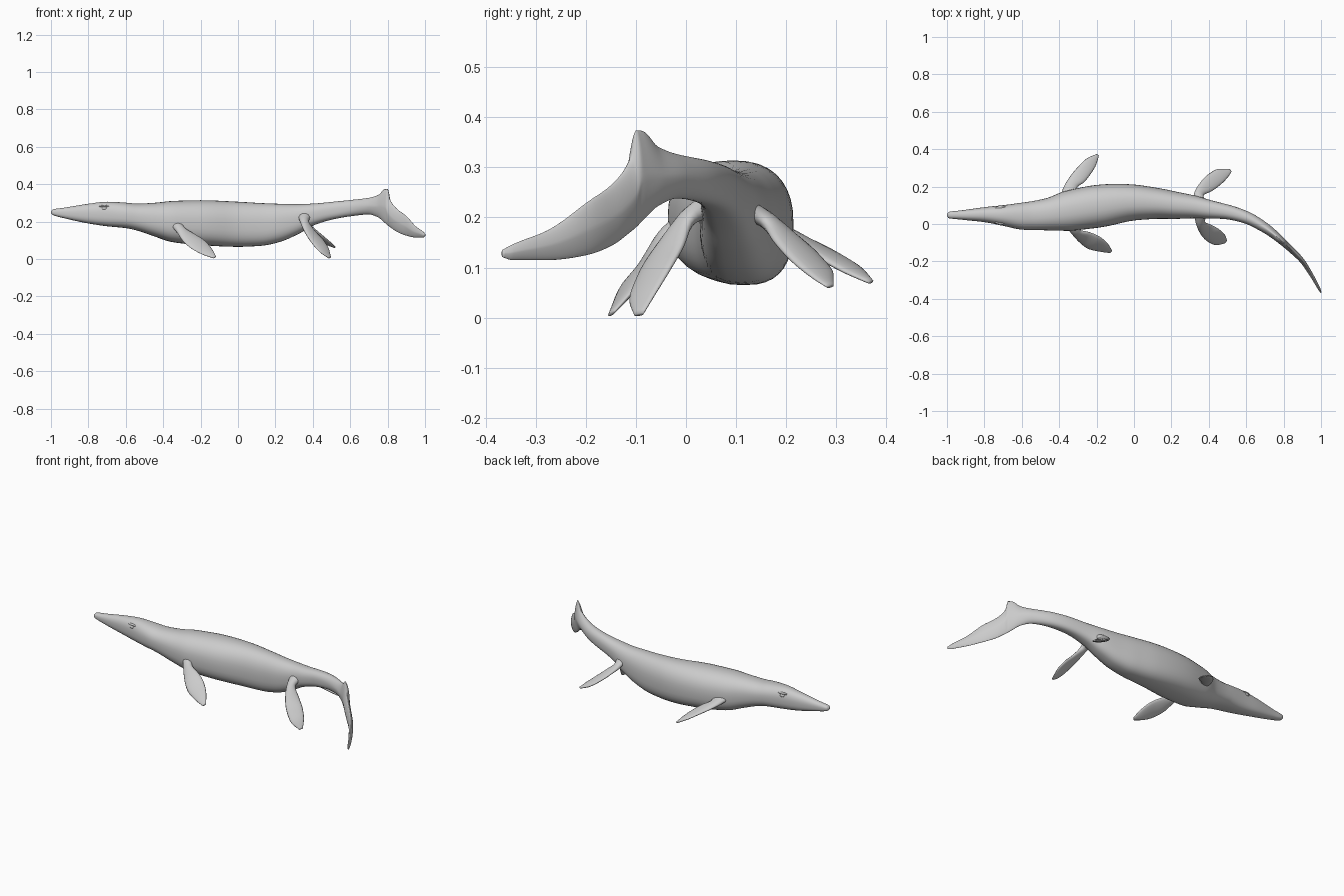
import bpy, bmesh, math
from mathutils import Vector

if "Cube" in bpy.data.objects:
    bpy.data.objects.remove(bpy.data.objects["Cube"])


def finish(name, bm):
    bmesh.ops.recalc_face_normals(bm, faces=bm.faces)
    me = bpy.data.meshes.new(name)
    bm.to_mesh(me)
    bm.free()
    for p in me.polygons:
        p.use_smooth = True
    ob = bpy.data.objects.new(name, me)
    bpy.context.collection.objects.link(ob)
    return ob


def skin(name, rings):
    bm = bmesh.new()
    loops = [[bm.verts.new(p) for p in r] for r in rings]
    n = len(loops[0])
    for a, b in zip(loops, loops[1:]):
        for i in range(n):
            j = (i + 1) % n
            bm.faces.new((a[i], a[j], b[j], b[i]))
    bm.faces.new(loops[0])
    bm.faces.new(loops[-1])
    return finish(name, bm)


def monotone(rows, steps):
    """Smooth rows along their first column without overshoot."""
    k = len(rows[0])
    d = [[(b[c] - a[c]) / (b[0] - a[0]) for c in range(k)] for a, b in zip(rows, rows[1:])]
    m = [d[0]]
    for a, b in zip(d, d[1:]):
        m.append([2 * p * q / (p + q) if p * q > 0 else 0 for p, q in zip(a, b)])
    m.append(d[-1])
    out = []
    for i in range(len(rows) - 1):
        h = rows[i + 1][0] - rows[i][0]
        for s in range(steps):
            t = s / steps
            h1, h2 = 2*t**3 - 3*t*t + 1, t**3 - 2*t*t + t
            h3, h4 = 3*t*t - 2*t**3, t**3 - t*t
            out.append([h1*rows[i][c] + h2*h*m[i][c] + h3*rows[i+1][c] + h4*h*m[i+1][c]
                        for c in range(k)])
    out.append(list(rows[-1]))
    return out


# Body stations: x, centre y, top z, bottom z, half width
stations = [
    (-1.0, .048, .256, .244, .006), (-.99, .048, .265, .235, .017),
    (-.93, .048, .274, .218, .024), (-.8, .05, .295, .19, .04),
    (-.7, .046, .306, .175, .055), (-.6, .042, .301, .165, .072),
    (-.54, .045, .296, .152, .077), (-.45, .053, .3, .122, .088),
    (-.35, .07, .31, .09, .107), (-.2, .094, .314, .074, .114),
    (0, .115, .306, .065, .096), (.12, .11, .299, .07, .083),
    (.22, .1, .295, .09, .073), (.32, .091, .293, .132, .061),
    (.4, .079, .296, .178, .05), (.5, .064, .305, .21, .039),
    (.6, .035, .315, .228, .033), (.7, -.02, .327, .238, .027),
    (.75, -.057, .342, .222, .023), (.785, -.087, .373, .193, .02),
    (.8, -.1, .374, .18, .019), (.812, -.111, .318, .171, .018),
    (.85, -.146, .268, .145, .016), (.9, -.198, .23, .125, .013),
    (.95, -.275, .175, .115, .01), (.99, -.347, .146, .115, .007),
    (1.0, -.367, .135, .121, .003)]
path = monotone(stations, 5)
N = 36
rings = []
for i, (x, y, top, bot, w) in enumerate(path):
    a, b = path[max(i - 1, 0)], path[min(i + 1, len(path) - 1)]
    tx, ty = b[0] - a[0], b[1] - a[1]
    length = math.hypot(tx, ty)
    nx, ny = -ty / length, tx / length
    tail = min(max((x - .55) / .2, 0), 1)      # tail sections become blade-like
    ring = []
    for k in range(N):
        t = 2 * math.pi * k / N
        c, s = math.cos(t), math.sin(t)
        e = (2.3 if s > 0 else 2.7) * (1 - tail) + 1.5 * tail
        u = math.copysign(abs(c) ** (2 / e), c) * w
        v = math.copysign(abs(s) ** (2 / e), s) * (top - bot) / 2
        ring.append((x + nx * u, y + ny * u, (top + bot) / 2 + v))
    rings.append(ring)
skin("body", rings)


# Flippers: leading and trailing edge points from the root to the tip
def flipper(name, lead, trail):
    half = (.026, .017, .013, .011, .008, .004)
    rows = [(i, *l, *t, h) for i, (l, t, h) in enumerate(zip(lead, trail, half))]
    pts = monotone(rows, 5)
    out = []
    for i, r in enumerate(pts):
        L, T = Vector(r[1:4]), Vector(r[4:7])
        a, b = pts[max(i - 1, 0)], pts[min(i + 1, len(pts) - 1)]
        along = Vector(b[1:4]) + Vector(b[4:7]) - Vector(a[1:4]) - Vector(a[4:7])
        normal = along.cross(T - L).normalized()
        mid, chord = (L + T) / 2, (T - L) / 2
        out.append([mid + chord * math.cos(q) + normal * r[7] * math.sin(q)
                    for q in (2 * math.pi * k / 16 for k in range(16))])
    skin(name, out)


flipper("front_flipper_right",
        [(-.37, 0, .19), (-.335, -.05, .155), (-.29, -.1, .09),
         (-.24, -.135, .05), (-.18, -.148, .02), (-.13, -.155, .004)],
        [(-.30, .01, .19), (-.285, -.035, .165), (-.235, -.045, .135),
         (-.18, -.07, .1), (-.14, -.105, .055), (-.117, -.142, .013)])
flipper("front_flipper_left",
        [(-.40, .13, .19), (-.375, .2, .17), (-.34, .257, .147),
         (-.30, .305, .125), (-.25, .352, .097), (-.2, .374, .073)],
        [(-.29, .13, .19), (-.305, .19, .165), (-.265, .225, .143),
         (-.233, .265, .12), (-.203, .315, .092), (-.188, .364, .07)])
flipper("rear_flipper_right",
        [(.32, .05, .23), (.335, -.01, .195), (.36, -.06, .14),
         (.395, -.095, .085), (.44, -.113, .035), (.485, -.103, .004)],
        [(.40, .06, .23), (.377, .015, .2), (.415, -.005, .145),
         (.457, -.03, .1), (.487, -.06, .05), (.497, -.085, .008)])
flipper("rear_flipper_left",
        [(.31, .08, .23), (.322, .165, .2), (.355, .222, .162),
         (.4, .268, .122), (.455, .295, .086), (.508, .295, .064)],
        [(.40, .08, .23), (.372, .15, .195), (.415, .175, .155),
         (.463, .21, .115), (.502, .25, .082), (.522, .28, .062)])

# Eyes with low brow ridges
for side, label in ((-1, "right"), (1, "left")):
    for part, dz, size in (("eye", .270, (.014, .008, .009)), ("brow", .282, (.03, .009, .006))):
        bm = bmesh.new()
        bmesh.ops.create_uvsphere(bm, u_segments=16, v_segments=10, radius=1)
        ob = finish(part + "_" + label, bm)
        ob.scale = size
        off = .046 if part == "eye" else .041
        ob.location = (-.715, .047 + side * off, dz)
        ob.rotation_euler = (0, 0, side * .12)
